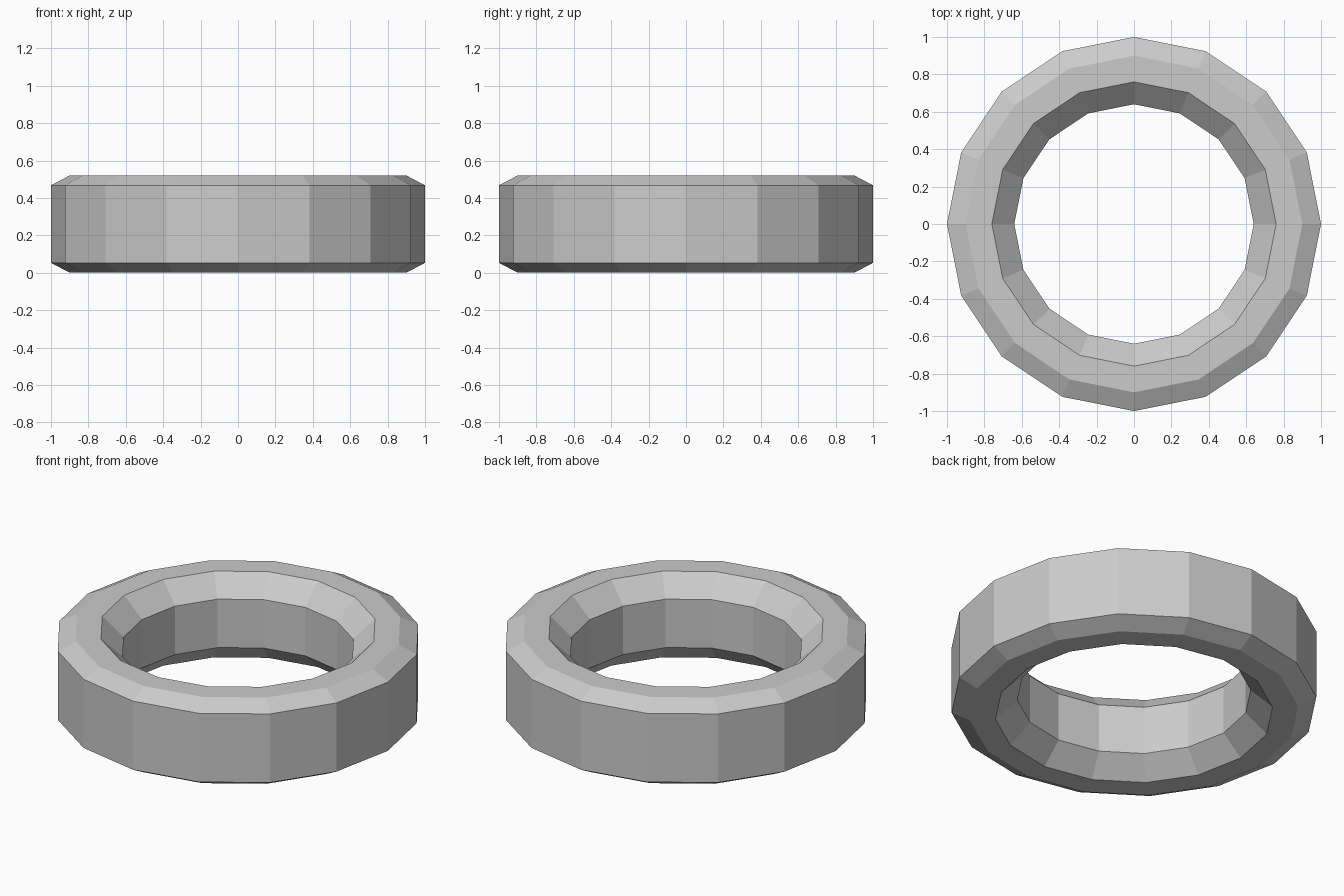
import bpy, bmesh
from math import cos, sin, tau

if "Cube" in bpy.data.objects:
    bpy.data.objects.remove(bpy.data.objects["Cube"])

SIDES = 16
HEIGHT = 0.52

# Upper half of the ring's cross-section (radius, z), from outer wall to inner wall
upper = [(1.0, 0.467), (0.9, HEIGHT), (0.76, HEIGHT), (0.64, 0.406)]
# Lower half mirrors it
profile = upper + [(r, HEIGHT - z) for r, z in reversed(upper)]

# Revolve the closed section into a low-poly ring
bm = bmesh.new()
rings = [[bm.verts.new((r * cos(tau * i / SIDES), r * sin(tau * i / SIDES), z))
          for r, z in profile] for i in range(SIDES)]
n = len(profile)
for i in range(SIDES):
    a, b = rings[i], rings[(i + 1) % SIDES]
    for j in range(n):
        k = (j + 1) % n
        bm.faces.new((a[j], a[k], b[k], b[j]))
bmesh.ops.recalc_face_normals(bm, faces=bm.faces)

mesh = bpy.data.meshes.new("bevelled_ring")
bm.to_mesh(mesh)
bm.free()
bpy.context.collection.objects.link(bpy.data.objects.new("bevelled_ring", mesh))
